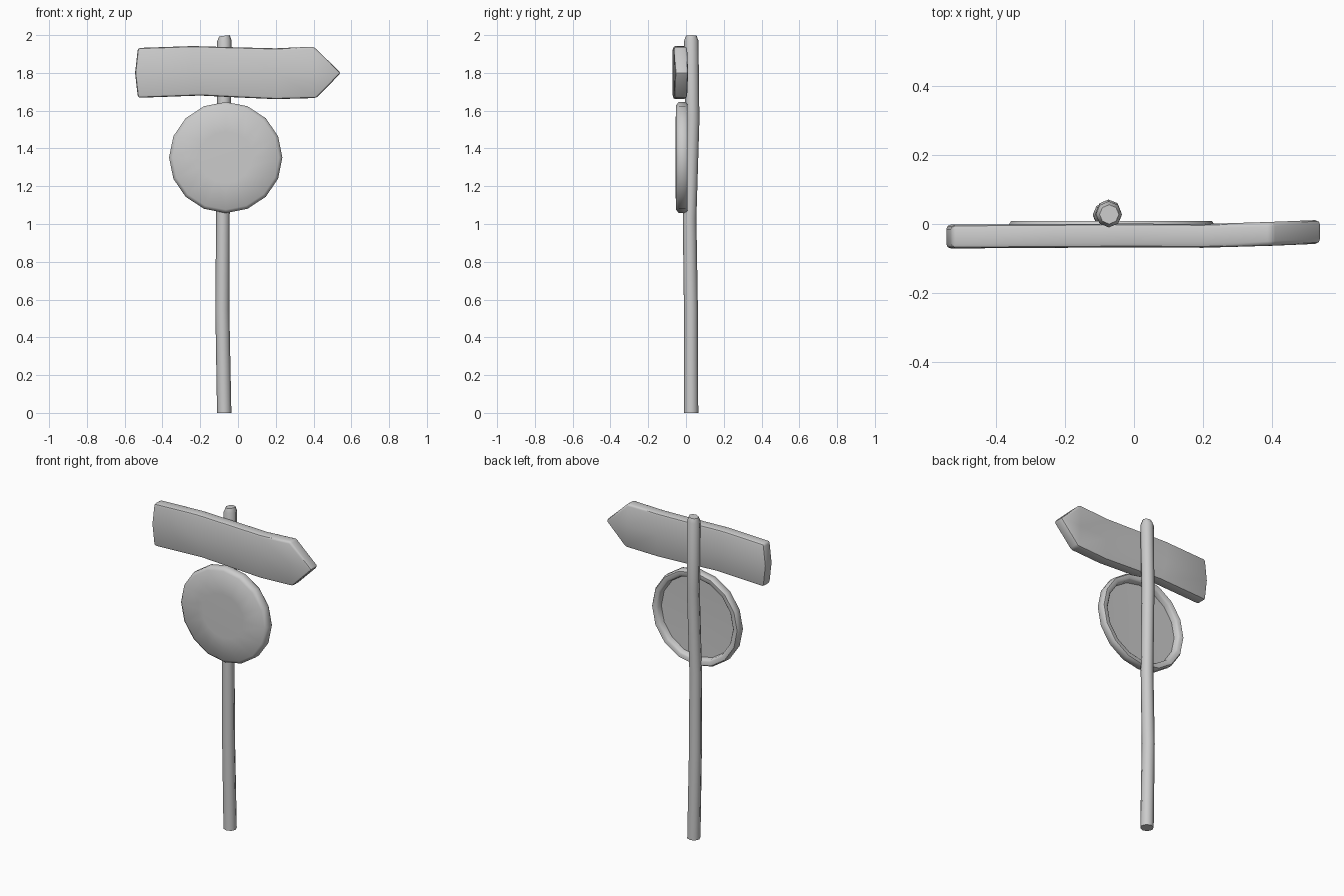
import bpy, bmesh
from math import cos, sin, tau, radians

if "Cube" in bpy.data.objects:
    bpy.data.objects.remove(bpy.data.objects["Cube"])


def finish(name, bm, angle=40):
    bmesh.ops.recalc_face_normals(bm, faces=bm.faces)
    me = bpy.data.meshes.new(name)
    bm.to_mesh(me)
    bm.free()
    ob = bpy.data.objects.new(name, me)
    bpy.context.collection.objects.link(ob)
    bpy.ops.object.select_all(action='DESELECT')
    ob.select_set(True)
    bpy.context.view_layer.objects.active = ob
    bpy.ops.object.shade_smooth_by_angle(angle=radians(angle))
    return ob


def skin(bm, rings):
    """Bridge consecutive vertex rings and cap both ends."""
    loops = [[bm.verts.new(p) for p in r] for r in rings]
    n = len(loops[0])
    for a, b in zip(loops, loops[1:]):
        for i in range(n):
            j = (i + 1) % n
            bm.faces.new((a[i], a[j], b[j], b[i]))
    bm.faces.new(loops[0])
    bm.faces.new(loops[-1])


# Slightly crooked eight-sided post with a softened top: x, y, z, radius
post_path = [(-0.073, 0.027, 0, 0.038), (-0.083, 0.026, 0.55, 0.037),
             (-0.080, 0.019, 1.03, 0.036), (-0.074, 0.034, 1.55, 0.037),
             (-0.073, 0.028, 1.975, 0.038), (-0.072, 0.028, 2.0, 0.028)]
bm = bmesh.new()
skin(bm, [[(x + r * cos(tau * i / 8), y + r * sin(tau * i / 8),
            z - (0.12 * (0.038 - r * cos(tau * i / 8)) if z > 1.9 else 0) + (0.001 if z > 1.99 else 0))
           for i in range(8)] for x, y, z, r in post_path])
finish("post", bm, 50)

# Round sign: sixteen-sided dish, hollow at the back: radius, y
dish = [(0.14, -0.056), (0.282, -0.053), (0.3, -0.038), (0.3, -0.004),
        (0.292, 0.008), (0.268, 0.008), (0.258, -0.002), (0.254, -0.028), (0.12, -0.031)]
bm = bmesh.new()
skin(bm, [[(-0.065 + r * cos(tau * i / 16), y, 1.352 + 0.98 * r * sin(tau * i / 16))
           for i in range(16)] for r, y in dish])
finish("round_sign", bm, 50)

# Wavy arrow board, pointed to the right: x top, x mid, x bottom, z top, z bottom, back y
columns = [(-0.53, -0.545, -0.53, 1.932, 1.668, -0.002),
           (-0.24, -0.24, -0.20, 1.942, 1.680, 0.000),
           (0.00, 0.00, 0.00, 1.935, 1.670, 0.001),
           (0.20, 0.20, 0.20, 1.930, 1.661, 0.000),
           (0.40, 0.40, 0.415, 1.939, 1.667, 0.006)]
bm = bmesh.new()
cols = [[bm.verts.new(p) for p in ((xt, y, zt), (xm, y, 1.80), (xb, y, zb))]
        for xt, xm, xb, zt, zb, y in columns]
for a, b in zip(cols, cols[1:]):
    for k in range(2):
        bm.faces.new((a[k], a[k + 1], b[k + 1], b[k]))
tip = bm.verts.new((0.545, 0.012, 1.80))
for k in range(2):
    bm.faces.new((cols[-1][k], cols[-1][k + 1], tip))
ext = bmesh.ops.extrude_face_region(bm, geom=bm.faces[:], use_keep_orig=True)
bmesh.ops.translate(bm, vec=(0, -0.069, 0),
                    verts=[v for v in ext["geom"] if isinstance(v, bmesh.types.BMVert)])
bmesh.ops.recalc_face_normals(bm, faces=bm.faces)
# Round over the rims and the sharp corners
rim = [e for e in bm.edges if e.calc_face_angle(0) > radians(40)]
bmesh.ops.bevel(bm, geom=rim, offset=0.013, segments=2, profile=0.5, affect='EDGES')
finish("arrow_board", bm, 40)
